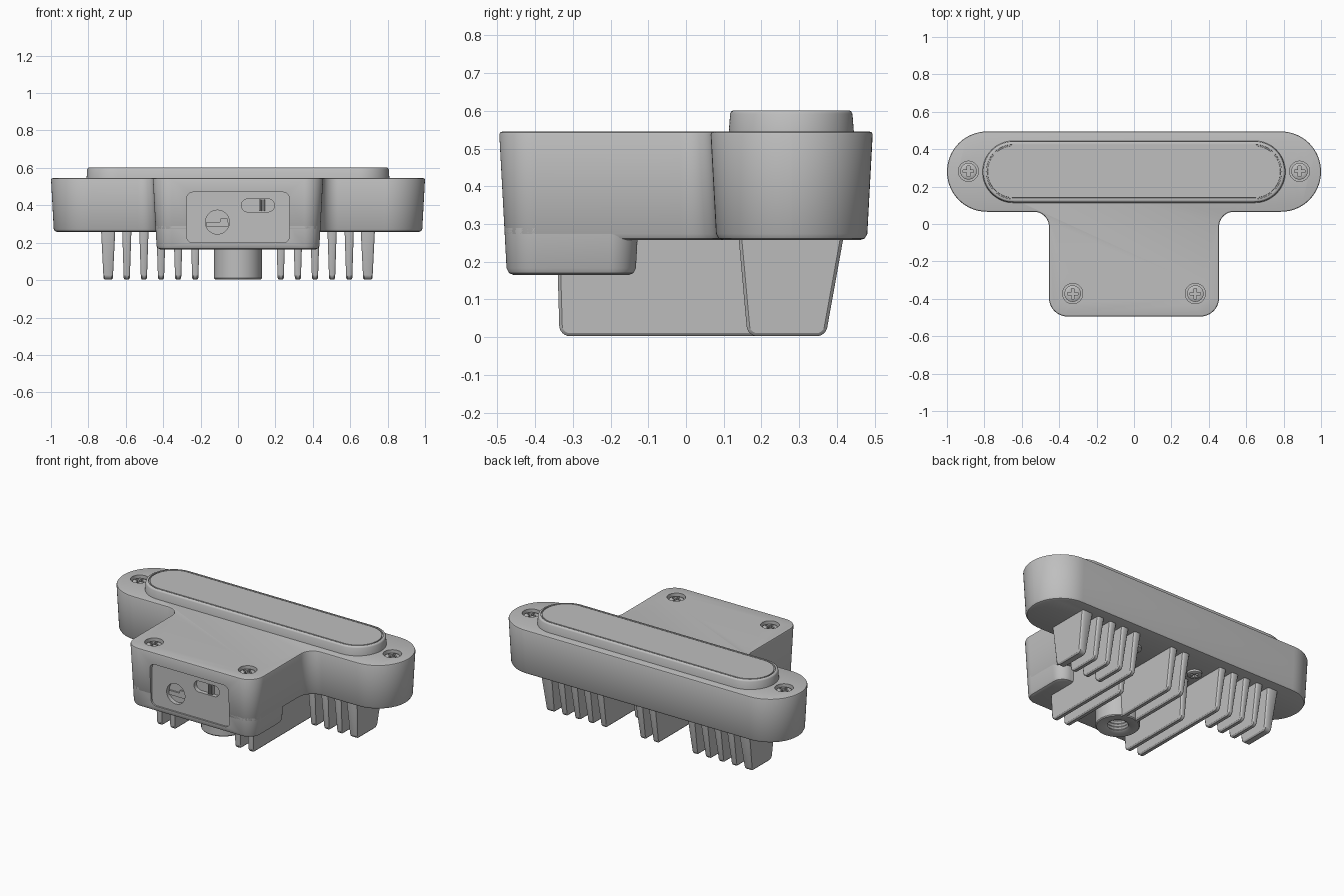
import bpy, bmesh, math
from mathutils import Vector

if "Cube" in bpy.data.objects:
    bpy.data.objects.remove(bpy.data.objects["Cube"])

grey = bpy.data.materials.new("satin_grey")
grey.use_nodes = True
GREY = (0.52, 0.52, 0.52, 1)
grey.diffuse_color = GREY
grey.node_tree.nodes["Principled BSDF"].inputs["Base Color"].default_value = GREY


def rounded(corners, steps=10):
    """Outline from (x, y, radius) corners, counter-clockwise."""
    pts = []
    for i, (x, y, r) in enumerate(corners):
        p = Vector((x, y))
        d1 = (Vector(corners[i - 1][:2]) - p).normalized()
        d2 = (Vector(corners[(i + 1) % len(corners)][:2]) - p).normalized()
        half = d1.angle(d2) / 2
        c = p + (d1 + d2).normalized() * r / math.sin(half)
        t = r / math.tan(half)
        a, b = (p + d1 * t - c).normalized(), (p + d2 * t - c).normalized()
        pts += [c + a.slerp(b, k / steps).normalized() * r for k in range(steps + 1)]
    return pts


def box(x0, x1, y0, y1, r, steps=10):
    return rounded([(x0, y0, r), (x1, y0, r), (x1, y1, r), (x0, y1, r)], steps)


def circle(x, y, r, n=40):
    return [Vector((x + r * math.cos(math.tau * i / n), y + r * math.sin(math.tau * i / n)))
            for i in range(n)]


def inset(pts, d):
    out = []
    for i, p in enumerate(pts):
        e1 = (p - pts[i - 1]).normalized()
        e2 = (pts[(i + 1) % len(pts)] - p).normalized()
        n1, n2 = Vector((e1.y, -e1.x)), Vector((e2.y, -e2.x))
        n = (n1 + n2).normalized()
        out.append(p - n * d / max(n.dot(n1), 0.3))
    return out


def upright(u, v, w):
    return (u, v, w)


def facing_front(u, v, w):
    return (u, -w, v)


def sideways(u, v, w):
    return (w, u, v)


def shade(obj):
    bpy.ops.object.select_all(action='DESELECT')
    obj.select_set(True)
    bpy.context.view_layer.objects.active = obj
    bpy.ops.object.shade_smooth_by_angle(angle=math.radians(35))


def loft(name, pts, layers, place=upright):
    """Skin an outline through (inset, level) layers, capped at both ends."""
    bm = bmesh.new()
    rings = [[bm.verts.new(place(p.x, p.y, w)) for p in inset(pts, d)] for d, w in layers]
    n = len(pts)
    for a, b in zip(rings, rings[1:]):
        for i in range(n):
            j = (i + 1) % n
            bm.faces.new((a[i], a[j], b[j], b[i]))
    bm.faces.new(rings[0][::-1])
    bm.faces.new(rings[-1])
    bmesh.ops.recalc_face_normals(bm, faces=bm.faces)
    mesh = bpy.data.meshes.new(name)
    bm.to_mesh(mesh)
    bm.free()
    mesh.materials.append(grey)
    obj = bpy.data.objects.new(name, mesh)
    bpy.context.collection.objects.link(obj)
    shade(obj)
    return obj


def cut(obj, cutters):
    for c in cutters:
        m = obj.modifiers.new("cut", 'BOOLEAN')
        m.operation, m.solver, m.object = 'DIFFERENCE', 'EXACT', c
    bpy.context.view_layer.update()
    mesh = bpy.data.meshes.new_from_object(obj.evaluated_get(bpy.context.evaluated_depsgraph_get()))
    obj.modifiers.clear()
    obj.data = mesh
    shade(obj)


def discard(cutters):
    for c in cutters:
        bpy.data.objects.remove(c)


# T-shaped housing with drafted walls
SLOPE = 0.054
TOP = 0.545


def draft(z):
    return (TOP - z) * SLOPE


tee = rounded([(-.455, -.495, .1), (.455, -.495, .1), (.455, .065, .08), (1, .065, .214),
               (1, .495, .214), (-1, .495, .214), (-1, .065, .214), (-.455, .065, .08)], 16)
body = loft("housing", tee, [(draft(.258) + .016, .258), (draft(.262) + .006, .262),
                             (draft(.274), .274), (draft(.537), .537),
                             (.003, .543), (.009, TOP)])

# Deeper front compartment
front = rounded([(-.455, -.495, .1), (.455, -.495, .1), (.455, -.113, .09), (-.455, -.113, .09)], 16)
drop = loft("front_compartment", front, [(draft(.165) + .018, .165), (draft(.17) + .006, .17),
                                         (draft(.183), .183), (draft(.29), .29)])

# Front panel recess with a round port and a switch slot
pockets = [loft("panel_cutter", box(-.275, .275, .2, .47, .035), [(0, .466), (0, .7)], facing_front),
           loft("port_cutter", circle(-.11, .31, .064), [(0, .44), (0, .7)], facing_front),
           loft("slot_cutter", box(.018, .195, .365, .434, .034), [(0, .44), (0, .7)], facing_front)]
cut(drop, pockets)
loft("port_step", box(-.168, -.052, .285, .312, .004, 2), [(0, .43), (0, .45)], facing_front)
loft("port_key", box(-.095, -.055, .3, .33, .004, 2), [(0, .43), (0, .45)], facing_front)
for i in range(3):
    x = .112 + i * .012
    loft("switch_rib", box(x, x + .008, .368, .431, .002, 2), [(0, .43), (.001, .463)], facing_front)

# Counterbored cross-head screws on the top
spots = [(sx * x, y) for x, y in ((.885, .282), (.328, -.372)) for sx in (-1, 1)]
bores = [loft("bore_cutter", circle(x, y, .054), [(0, .515), (0, .7)]) for x, y in spots]
cut(body, pockets + bores)
discard(pockets + bores)


def screw(name, x, y, base, up):
    head = loft(name, circle(x, y, .044), [(0, base), (0, base + up * .015), (.01, base + up * .02)])
    arm, tip = .007, .028
    plus = []
    for k in range(4):
        c, s = round(math.cos(k * math.pi / 2)), round(math.sin(k * math.pi / 2))
        for u, v in ((tip, -arm), (tip, arm), (arm, arm)):
            plus.append(Vector((x + u * c - v * s, y + u * s + v * c)))
    cross = loft("cross_cutter", plus, [(0, base + up * .005), (0, base + up * .05)])
    cut(head, [cross])
    discard([cross])


for x, y in spots:
    screw("top_screw", x, y, .514, 1)
for sx in (-1, 1):
    screw("underside_screw", sx * .227, .27, .26, -1)

# Raised pad with a fine groove around its face
loft("top_pad", box(-.81, .81, .113, .445, .165, 20),
     [(0, .54), (.004, .592), (.007, .598), (.012, .601), (.02, .601), (.021, .594),
      (.027, .594), (.028, .601)])

# Cooling fins: long in the middle, short on the outside
BOSS_Y = -.145
boss_space = loft("boss_cutter", circle(0, BOSS_Y, .118), [(0, -.1), (0, .3)])


def fin(name, x, y_top, y_bottom, back_top, back_bottom, thick):
    profile = rounded([(y_bottom, 0.003, .028), (back_bottom, 0.003, .028),
                       (back_top, .28, .002), (y_top, .28, .002)], 6)
    h = thick / 2
    obj = loft(name, profile, [(.008, -h), (.002, .006 - h), (0, .01 - h),
                               (0, h - .01), (.002, h - .006), (.008, h)], sideways)
    for v in obj.data.vertices:
        v.co.x = v.co.x * (.64 + 1.3 * v.co.z) + x
    obj.data.update()
    if abs(x) < .2:
        cut(obj, [boss_space])
    shade(obj)


for sx in (-1, 1):
    for i in range(8):
        x = sx * (.0455 + i * .0915)
        if i == 2:
            fin("notched_fin", x, -.343, -.335, .19, .165, .05)
        elif i < 4:
            fin("long_fin", x, -.343, -.335, .42, .37, .05)
        elif i < 7:
            fin("short_fin", x, .138, .163, .42, .37, .05)
        else:
            fin("end_fin", x + sx * .008, .138, .163, .42, .37, .077)
discard([boss_space])

# Threaded mounting boss
thread = [(.06 if i % 2 else .068, .012 + i * .01) for i in range(11)]
loft("mount_boss", circle(0, BOSS_Y, .128), [(0, .27), (0, .01), (.005, .004), (.055, .004)] + thread)
